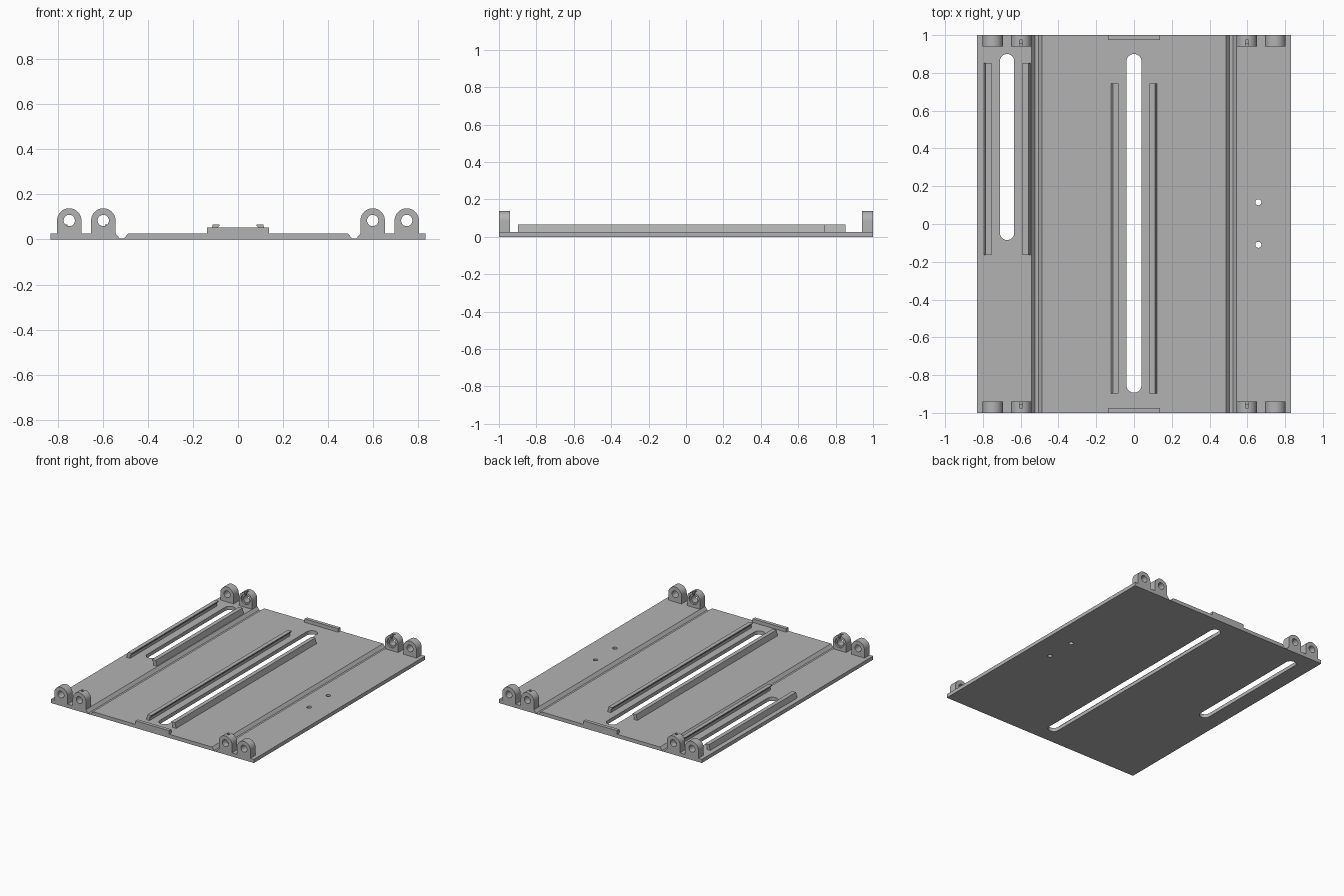
import bpy, bmesh, math

cube = bpy.data.objects.get("Cube")
if cube:
    bpy.data.objects.remove(cube, do_unlink=True)

grey = bpy.data.materials.new("plain grey")
grey.use_nodes = True
grey.diffuse_color = (0.45, 0.45, 0.45, 1)
grey.node_tree.nodes["Principled BSDF"].inputs["Base Color"].default_value = grey.diffuse_color

TOP = 0.027  # top of the base plate


def extrude(name, outline, axis, start, end):
    """Extrude an outline: (x, z) along y, or (x, y) along z."""
    bm = bmesh.new()
    place = (lambda a, b: (a, start, b)) if axis == "y" else (lambda a, b: (a, b, start))
    face = bm.faces.new([bm.verts.new(place(a, b)) for a, b in outline])
    moved = bmesh.ops.extrude_face_region(bm, geom=[face])["geom"]
    step = (0, end - start, 0) if axis == "y" else (0, 0, end - start)
    bmesh.ops.translate(bm, vec=step, verts=[v for v in moved if isinstance(v, bmesh.types.BMVert)])
    bmesh.ops.recalc_face_normals(bm, faces=bm.faces)
    mesh = bpy.data.meshes.new(name)
    bm.to_mesh(mesh)
    bm.free()
    mesh.materials.append(grey)
    obj = bpy.data.objects.new(name, mesh)
    bpy.context.collection.objects.link(obj)
    return obj


def arc(cx, cy, r, a0, a1, n=16):
    angles = [math.radians(a0 + (a1 - a0) * i / n) for i in range(n + 1)]
    return [(cx + r * math.cos(a), cy + r * math.sin(a)) for a in angles]


def circle(cx, cy, r):
    return arc(cx, cy, r, 0, 360, 32)[:-1]


def rect(x0, x1, b0, b1):
    return [(x0, b0), (x1, b0), (x1, b1), (x0, b1)]


def cut(obj, cutters):
    for c in cutters:
        c.hide_render = True
        mod = obj.modifiers.new("cut", "BOOLEAN")
        mod.operation, mod.solver, mod.object = "DIFFERENCE", "EXACT", c
    graph = bpy.context.evaluated_depsgraph_get()
    mesh = bpy.data.meshes.new_from_object(obj.evaluated_get(graph))
    obj.modifiers.clear()
    obj.data = mesh
    for c in cutters:
        bpy.data.objects.remove(c, do_unlink=True)


def smooth(obj):
    bpy.ops.object.select_all(action="DESELECT")
    obj.select_set(True)
    bpy.context.view_layer.objects.active = obj
    bpy.ops.object.shade_smooth_by_angle(angle=math.radians(30))


# Base plate with two thin fold grooves
half = [(0.487, TOP), (0.505, 0.005), (0.525, 0.005), (0.543, TOP), (0.83, TOP), (0.83, 0)]
plate = extrude("base_plate", half + [(-x, z) for x, z in reversed(half)], "y", -1, 1)


# Long slots and screw holes through the plate
def slot(x, y0, y1, r):
    return arc(x, y1 - r, r, 0, 180) + arc(x, y0 + r, r, 180, 360)


openings = [slot(0, -0.893, 0.9, 0.04), slot(-0.672, -0.085, 0.9, 0.038),
            circle(0.658, 0.115, 0.016), circle(0.658, -0.11, 0.016)]
cut(plate, [extrude("opening_cutter", o, "z", -0.1, 0.1) for o in openings])
smooth(plate)

# Clip rails: sloped outer face, overhanging inner lip
rail = [(0.02, TOP), (0.01, 0.067), (-0.02, 0.067), (-0.02, 0.062), (-0.008, 0.048), (-0.008, TOP)]
for label, centre, offset, y0, y1 in (("centre", 0, 0.102, -0.897, 0.743),
                                      ("side", -0.672, 0.103, -0.164, 0.852)):
    for side, s in (("left", 1), ("right", -1)):
        extrude(f"{label}_rail_{side}", [(centre + s * (offset + x), z) for x, z in rail], "y", y0, y1)

for end, e in (("front", -1), ("back", 1)):
    # Stop tab at the middle of each end
    extrude(f"stop_tab_{end}", rect(-0.137, 0.137, TOP, 0.053), "y", e * 0.974, e)

    # Round-topped hinge lugs, the inner ones slit and recessed on their inward face
    for side, s in (("left", 1), ("right", -1)):
        for kind, x in (("inner", 0.597), ("outer", 0.748)):
            cx, cz, r = s * x, 0.084, 0.054
            outline = [(cx - r, TOP), (cx + r, TOP)] + arc(cx, cz, r, 0, 180, 24)
            lug = extrude(f"{kind}_lug_{end}_{side}", outline, "y", e * 0.94, e)
            cutters = [extrude("bore_cutter", circle(cx, cz, 0.025), "y", e * 0.9, e * 1.1)]
            if kind == "inner":
                cutters.append(extrude("slit_cutter", rect(cx - 0.008, cx + 0.008, cz, 0.2),
                                       "y", e * 0.9, e * 0.973))
                cutters.append(extrude("recess_cutter", circle(cx, cz, 0.036), "y", e * 0.9, e * 0.952))
            cut(lug, cutters)
            smooth(lug)
